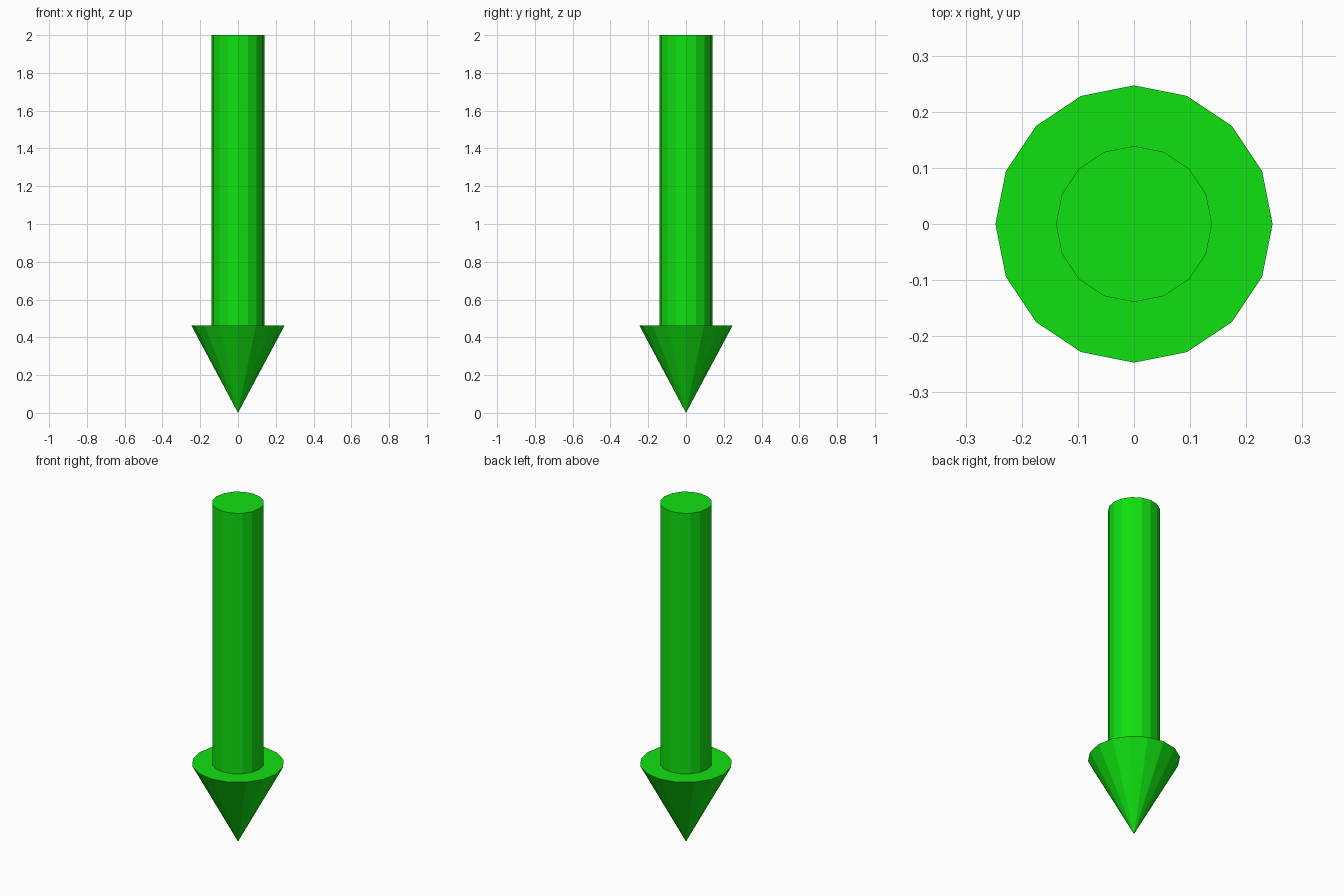
import bpy

if "Cube" in bpy.data.objects:
    bpy.data.objects.remove(bpy.data.objects["Cube"])

SIDES = 16
HEAD_TOP = 0.463

green = bpy.data.materials.new("green")
green.diffuse_color = (0.005, 0.75, 0.005, 1)
green.use_nodes = True
green.node_tree.nodes["Principled BSDF"].inputs["Base Color"].default_value = green.diffuse_color


def add_cone(name, r_bottom, r_top, z0, z1):
    bpy.ops.mesh.primitive_cone_add(
        vertices=SIDES, radius1=r_bottom, radius2=r_top,
        depth=z1 - z0, location=(0, 0, (z0 + z1) / 2))
    obj = bpy.context.object
    obj.name = name
    obj.data.materials.append(green)
    return obj


# Arrow head: cone pointing down to the floor
add_cone("arrow_head", 0.0, 0.247, 0.0, HEAD_TOP)

# Shaft: cylinder sunk slightly into the head
add_cone("arrow_shaft", 0.139, 0.139, HEAD_TOP - 0.02, 2.0)
